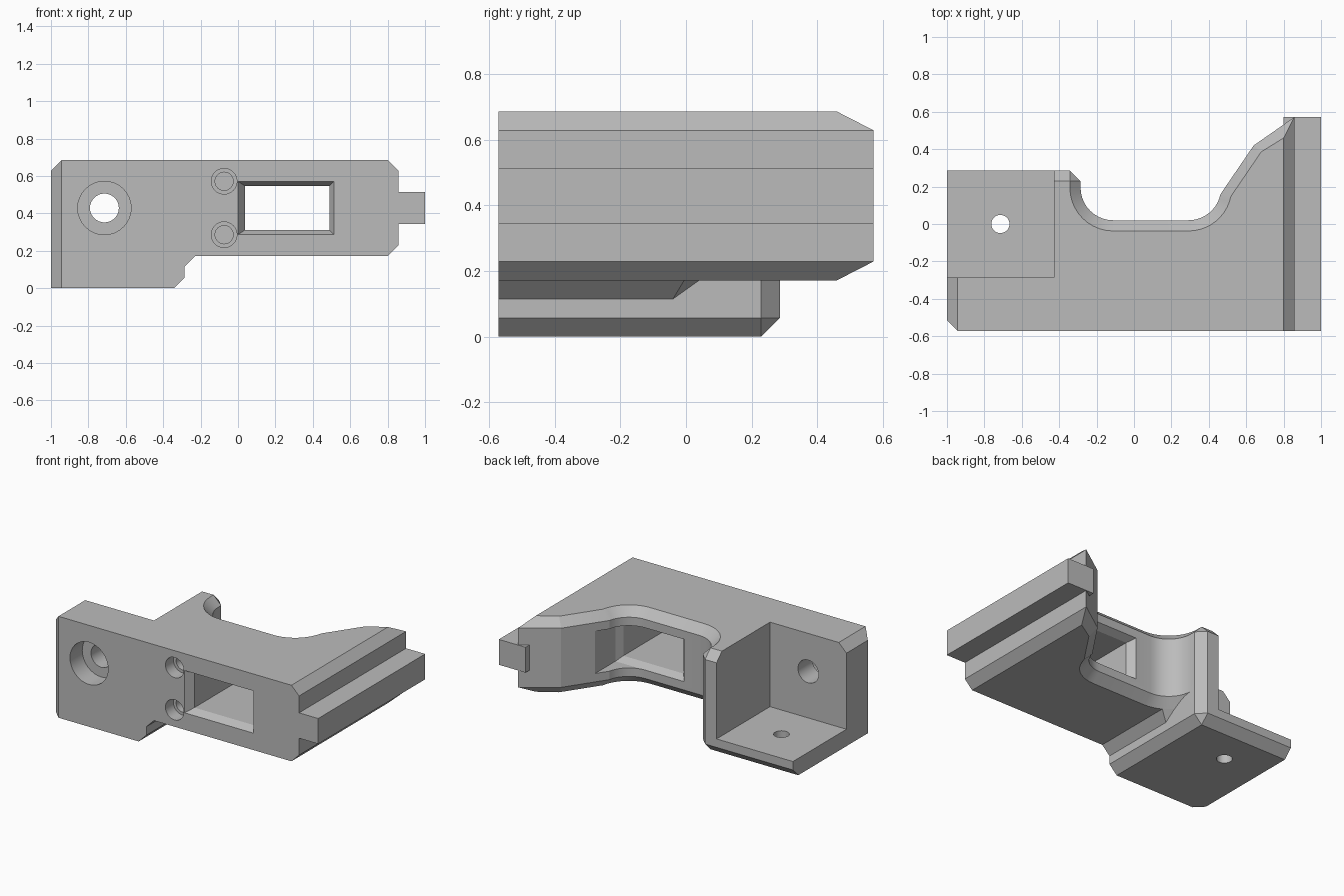
import bpy, bmesh, math

cube = bpy.data.objects.get("Cube")
if cube:
    bpy.data.objects.remove(cube, do_unlink=True)

U = 2 / 35  # one design unit; every size below is in these units

grey = bpy.data.materials.new("plain_grey")
grey.use_nodes = True
COLOUR = (0.5, 0.5, 0.5, 1)
grey.diffuse_color = COLOUR
grey.node_tree.nodes["Principled BSDF"].inputs["Base Color"].default_value = COLOUR


def loft(name, rings):
    """Closed solid through matching rings of points."""
    bm = bmesh.new()
    loops = [[bm.verts.new([c * U for c in p]) for p in ring] for ring in rings]
    n = len(loops[0])
    for a, b in zip(loops, loops[1:]):
        for i in range(n):
            j = (i + 1) % n
            bm.faces.new((a[i], a[j], b[j], b[i]))
    bm.faces.new(loops[0][::-1])
    bm.faces.new(loops[-1])
    bmesh.ops.remove_doubles(bm, verts=bm.verts, dist=1e-4)
    bmesh.ops.recalc_face_normals(bm, faces=bm.faces)
    mesh = bpy.data.meshes.new(name)
    bm.to_mesh(mesh)
    bm.free()
    mesh.materials.append(grey)
    obj = bpy.data.objects.new(name, mesh)
    bpy.context.collection.objects.link(obj)
    return obj


def level(outline, z):
    return [(x, y, z) for x, y in outline]


def box(name, x0, x1, y0, y1, z0, z1):
    plan = [(x0, y0), (x1, y0), (x1, y1), (x0, y1)]
    return loft(name, [level(plan, z0), level(plan, z1)])


def arc(cx, cy, r, start, end, steps=10):
    angles = [math.radians(start + (end - start) * i / steps) for i in range(steps + 1)]
    return [(cx + r * math.cos(a), cy + r * math.sin(a)) for a in angles]


def bore(name, x, z, r, y0, y1):
    ring = arc(x, z, r, 0, 348.75, 31)
    return loft(name, [[(px, y, pz) for px, pz in ring] for y in (y0, y1)])


def combine(target, other, operation):
    mod = target.modifiers.new(operation, "BOOLEAN")
    mod.operation = operation
    mod.solver = "EXACT"
    mod.object = other
    bpy.context.view_layer.objects.active = target
    bpy.ops.object.modifier_apply(modifier=mod.name)
    bpy.data.objects.remove(other, do_unlink=True)


def scoop(r):
    """Curved rear recess, running from the right side to the left."""
    return arc(5.1, 3.4, r, -11.6, -90) + arc(-1.95, 3.4, r, -90, -180)


# Main slab with chamfered top and bottom edges
full = ([(-17.5, -9), (-16.5, -10), (15, -10), (15, 10), (11.2, 7.35)]
        + scoop(3.05) + [(-5, 4), (-6, 5), (-17.5, 5)])
inset = ([(-16.5, -10), (-16.5, -10), (14, -10), (14, 8.05), (11.9, 6.75)]
         + scoop(4.05) + [(-6, 4), (-6, 4), (-16.5, 4)])
body = loft("mount_body", [level(inset, 3), level(full, 4), level(full, 11), level(inset, 12)])

# Lower foot block
foot = [(-17.5, -9), (-16.5, -10), (-5, -10), (-5, 4), (-6, 5), (-17.5, 5)]
sole = [(-17.5, -9), (-16.5, -10), (-6, -10), (-6, 4), (-6, 4), (-17.5, 4)]
combine(body, loft("foot_block", [level(sole, 0), level(foot, 1), level(foot, 5)]), "UNION")

# Sloped web between the foot and the slab
front_end = [(-5, -10, 2), (-4, -10, 3), (-5, -10, 3)]
back_end = [(-5, -0.7, 2), (-4, -0.1, 3), (-5, 0.7, 3)]
combine(body, loft("foot_web", [front_end, back_end]), "UNION")

# Side tongue
combine(body, box("side_tongue", 14, 17.5, -10, 10, 6, 9), "UNION")

# Open rear pocket
combine(body, box("pocket_cutter", -19, -7.5, -5, 7, 2, 14), "DIFFERENCE")

# Window, flared at both mouths
def window(y, d):
    left, right, low, high = 1.5 * d, 9 - d, 5 + d, 10 - d
    return [(left, y, low), (right, y, low), (right, y, high), (left, y, high)]

profile = [(-11, 0), (-10, 0), (-9.1, 0.45), (-0.5, 0.45), (0.35, 0), (6, 0)]
combine(body, loft("window_cutter", [window(y, d) for y, d in profile]), "DIFFERENCE")

# Stepped bolt hole and two blind screw holes in the front
for x, z, r_wide, r_thin, step, end in ((-12.5, 7.5, 2.5, 1.35, -7.7, -3),
                                        (-1.3, 10, 1.2, 0.85, -8.5, -5),
                                        (-1.3, 5, 1.2, 0.85, -8.5, -5)):
    combine(body, bore("wide_bore", x, z, r_wide, -11, step), "DIFFERENCE")
    combine(body, bore("thin_bore", x, z, r_thin, -11, end), "DIFFERENCE")

# Hole through the pocket floor
ring = arc(-12.5, 0, 0.85, 0, 348.75, 31)
combine(body, loft("floor_bore", [level(ring, -1), level(ring, 3)]), "DIFFERENCE")

# Smooth curves, sharp edges
bpy.ops.object.select_all(action="DESELECT")
body.select_set(True)
bpy.context.view_layer.objects.active = body
bpy.ops.object.shade_smooth_by_angle(angle=math.radians(15))
